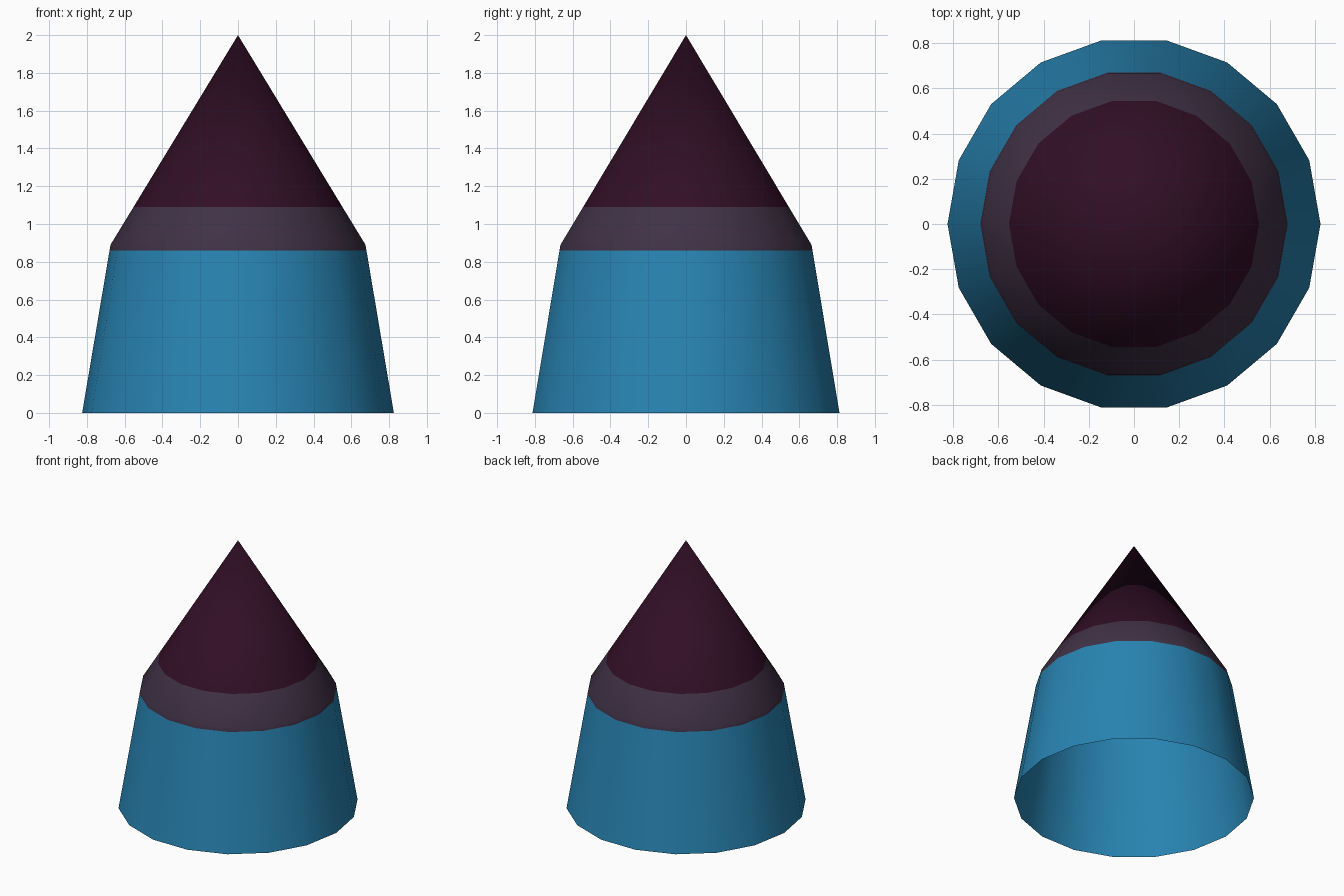
import bpy, bmesh, math

if "Cube" in bpy.data.objects:
    bpy.data.objects.remove(bpy.data.objects["Cube"])

SIDES = 18


def material(name, rgb):
    m = bpy.data.materials.new(name)
    m.diffuse_color = (*rgb, 1)
    m.use_nodes = True
    m.node_tree.nodes["Principled BSDF"].inputs["Base Color"].default_value = m.diffuse_color
    return m


# Open-bottomed shell: sloped wall, shoulder, pointed top
profile = [(0.825, 0.0), (0.68, 0.86), (0.675, 0.89), (0.553, 1.09)]
bm = bmesh.new()
rings = []
for r, z in profile:
    rings.append([bm.verts.new((r * math.cos(2 * math.pi * i / SIDES),
                                r * math.sin(2 * math.pi * i / SIDES), z))
                  for i in range(SIDES)])
apex = bm.verts.new((0, 0, 2))
for i in range(SIDES):
    j = (i + 1) % SIDES
    for low, high in zip(rings, rings[1:]):
        bm.faces.new((low[i], low[j], high[j], high[i]))
    bm.faces.new((rings[-1][i], rings[-1][j], apex))

# Colour bands by height: blue wall, grey-purple band, dark top
for f in bm.faces:
    z = f.calc_center_median().z
    f.material_index = 0 if z < 0.86 else 1 if z < 1.09 else 2
    f.smooth = True

mesh = bpy.data.meshes.new("pointed_shell")
bm.to_mesh(mesh)
bm.free()
for name, rgb in (("blue", (0.021, 0.228, 0.445)),
                  ("grey purple", (0.052, 0.031, 0.061)),
                  ("dark plum", (0.031, 0.0045, 0.019))):
    mesh.materials.append(material(name, rgb))
bpy.context.collection.objects.link(bpy.data.objects.new("pointed_shell", mesh))
